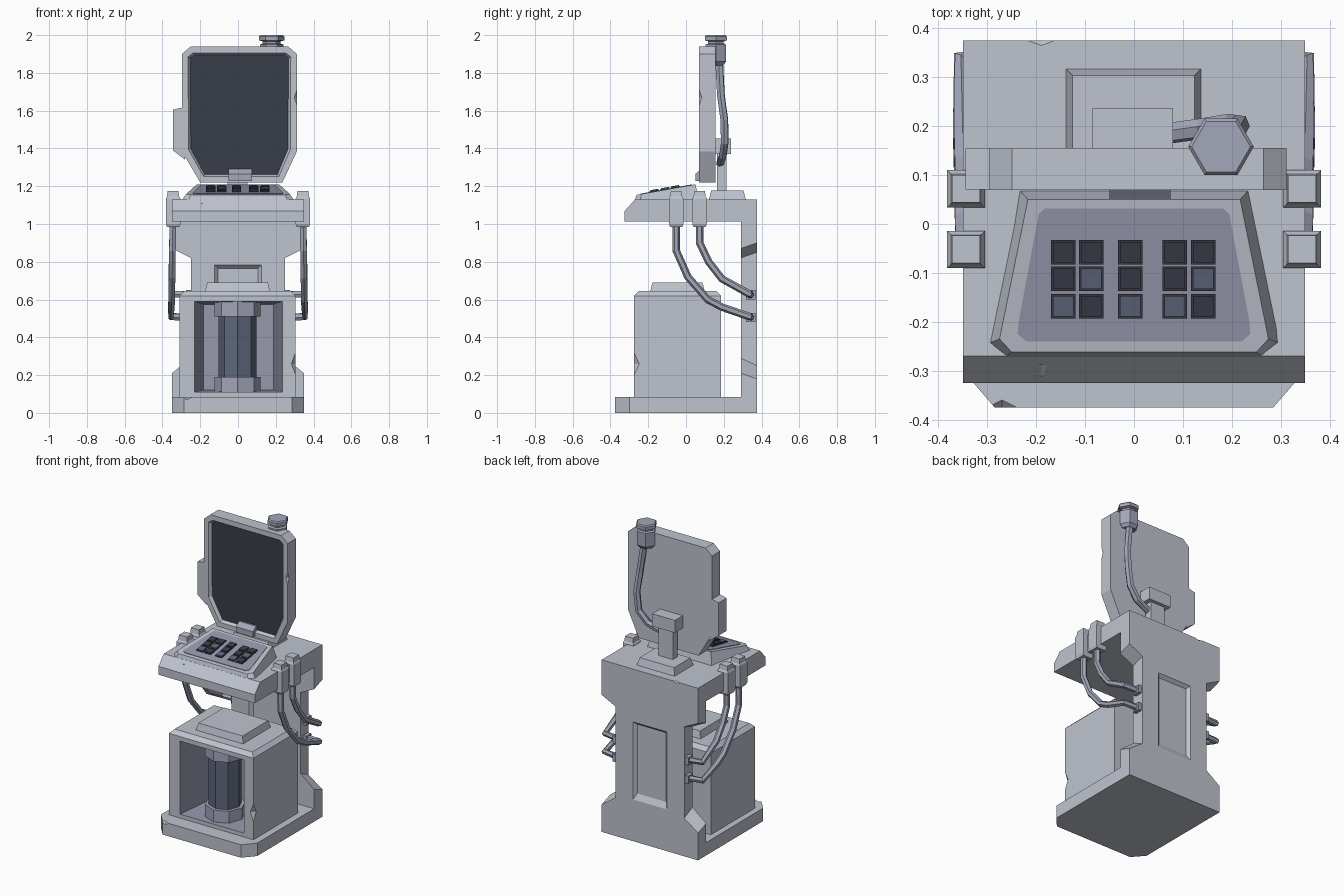
import bpy, bmesh, math
from mathutils import Vector

if "Cube" in bpy.data.objects:
    bpy.data.objects.remove(bpy.data.objects["Cube"])


def material(name, rgb):
    m = bpy.data.materials.new(name)
    m.diffuse_color = (*rgb, 1)
    m.use_nodes = True
    m.node_tree.nodes["Principled BSDF"].inputs["Base Color"].default_value = m.diffuse_color
    return m


GREY = material("light_grey", (0.52, 0.55, 0.62))
LAV = material("pale_lavender", (0.37, 0.385, 0.49))
PANEL = material("dull_lavender", (0.31, 0.32, 0.42))
BLUE = material("slate_blue", (0.115, 0.135, 0.205))
DARK = material("charcoal", (0.04, 0.047, 0.064))


def finish(name, bm, *mats):
    bmesh.ops.recalc_face_normals(bm, faces=bm.faces[:])
    me = bpy.data.meshes.new(name)
    bm.to_mesh(me)
    bm.free()
    o = bpy.data.objects.new(name, me)
    bpy.context.collection.objects.link(o)
    for m in mats:
        me.materials.append(m)
    return o


def loft(name, rings, *mats):
    """Skin a stack of equal-length rings and cap both ends."""
    bm = bmesh.new()
    vs = [[bm.verts.new(p) for p in r] for r in rings]
    n = len(vs[0])
    for a, b in zip(vs, vs[1:]):
        for i in range(n):
            j = (i + 1) % n
            bm.faces.new((a[i], a[j], b[j], b[i]))
    bm.faces.new(vs[0])
    bm.faces.new(vs[-1])
    return finish(name, bm, *mats)


def rect(x0, x1, y0, y1, z, inset=0.0):
    x0, x1, y0, y1 = x0 + inset, x1 - inset, y0 + inset, y1 - inset
    return [(x0, y0, z), (x1, y0, z), (x1, y1, z), (x0, y1, z)]


def ngon(x, y, r, z, n):
    return [(x + r * math.cos(2 * math.pi * i / n),
             y + r * math.sin(2 * math.pi * i / n), z) for i in range(n)]


def prism_y(pts, y):
    return [(x, y, z) for x, z in pts]


def prism_x(pts, x):
    return [(x, y, z) for y, z in pts]


def tube(name, pts, r, mat):
    cu = bpy.data.curves.new(name, 'CURVE')
    cu.dimensions = '3D'
    cu.bevel_depth, cu.bevel_resolution, cu.use_fill_caps = r, 1, True
    s = cu.splines.new('POLY')
    s.points.add(len(pts) - 1)
    for p, c in zip(s.points, pts):
        p.co = (*c, 1)
    s.use_smooth = False
    cu.materials.append(mat)
    o = bpy.data.objects.new(name, cu)
    bpy.context.collection.objects.link(o)
    return o


def cut(target, cutter):
    cutter.hide_render = True
    m = target.modifiers.new("cut", 'BOOLEAN')
    m.operation, m.solver, m.object = 'DIFFERENCE', 'EXACT', cutter
    bpy.context.view_layer.objects.active = target
    bpy.ops.object.modifier_apply(modifier="cut")
    bpy.data.objects.remove(cutter)


def chip(target, centre, size):
    """Knock a small faceted dent out of an edge."""
    bm = bmesh.new()
    bmesh.ops.create_uvsphere(bm, u_segments=4, v_segments=2, radius=1)
    bmesh.ops.scale(bm, vec=size, verts=bm.verts[:])
    bmesh.ops.translate(bm, vec=centre, verts=bm.verts[:])
    cut(target, finish("chip_cutter", bm, GREY))


# base slab with clipped front corners
foot = [(-0.35, 0.29), (-0.35, -0.30), (-0.285, -0.375),
        (0.285, -0.375), (0.35, -0.30), (0.35, 0.29)]
base = loft("base", [[(x, y, z) for x, y in foot] for z in (0, 0.085)], GREY)
chip(base, (-0.27, -0.385, 0.09), (0.06, 0.03, 0.03))

# rear column: waisted plate with shallow recesses front and back
def waist(a, b, c, d):
    half = [(0.35, 0), (0.35, a), (0.25, b), (0.25, c), (0.35, d), (0.35, 1.13)]
    return half + [(-x, z) for x, z in reversed(half)]

column = loft("rear_column", [prism_y(waist(0.21, 0.29, 0.82, 0.87), 0.29),
                              prism_y(waist(0.18, 0.25, 0.85, 0.90), 0.375)], GREY)
for y_out, y_in in ((0.377, 0.355), (0.288, 0.31)):
    outer = [(-0.125, 0.27), (0.125, 0.27), (0.125, 0.785), (-0.125, 0.785)]
    inner = [(-0.105, 0.31), (0.105, 0.31), (0.105, 0.765), (-0.105, 0.765)]
    cut(column, loft("recess_cutter", [prism_y(outer, y_out), prism_y(inner, y_in)], GREY))
chip(column, (-0.19, 0.385, 1.14), (0.08, 0.03, 0.03))

# lower cabinet with tapered alcove in its front
cabinet = loft("cabinet", [rect(-0.31, 0.305, -0.275, 0.185, 0.085),
                           rect(-0.31, 0.305, -0.275, 0.185, 0.62),
                           rect(-0.31, 0.305, -0.275, 0.185, 0.645, 0.025)], GREY, PANEL)
bm = bmesh.new()
bm.from_mesh(cabinet.data)
bm.normal_update()
front = min(bm.faces, key=lambda f: f.normal.y)
for hx, z0, z1, y, mat in ((0.232, 0.11, 0.59, -0.275, 0), (0.185, 0.12, 0.575, 0.03, 1)):
    ring = bmesh.ops.inset_individual(bm, faces=[front], thickness=0.02)["faces"]
    mid = front.calc_center_median()
    for v in front.verts:
        v.co = (0.003 + math.copysign(hx, v.co.x - mid.x), y, z1 if v.co.z > mid.z else z0)
    for f in ring:
        f.material_index = mat
front.material_index = 1
bm.to_mesh(cabinet.data)
bm.free()
chip(cabinet, (0.315, -0.285, 0.26), (0.04, 0.05, 0.11))
loft("cabinet_cap", [rect(-0.175, 0.17, -0.19, 0.10, 0.64),
                     rect(-0.175, 0.17, -0.19, 0.10, 0.69, 0.012)], GREY)

# octagonal canister with collars
loft("canister", [ngon(-0.002, -0.13, 0.1, z, 8) for z in (0.18, 0.52)], BLUE)
for label, z0, z1 in (("upper", 0.51, 0.59), ("lower", 0.11, 0.19)):
    loft(label + "_collar", [ngon(-0.002, -0.13, 0.122, z, 8) for z in (z0, z1)], LAV)

# console body
side = [(-0.325, 1.013), (-0.325, 1.068), (-0.27, 1.13), (0.29, 1.13), (0.29, 1.013)]
console = loft("console", [prism_x(side, x) for x in (-0.35, 0.35)], GREY)
chip(console, (-0.19, -0.31, 1.108), (0.07, 0.025, 0.025))


# sloped keyboard wedge, plate and keys
def slope(y, up=0.0):
    return 1.21 + (y - 0.05) * 0.18 + up


def on_slope(pts, up):
    return [(x, y, slope(y, up)) for x, y in pts]


def mirrored(pts):
    return pts + [(-x, y) for x, y in reversed(pts)]


low = mirrored([(0.265, -0.272), (0.30, -0.245), (0.235, 0.07)])
high = mirrored([(0.25, -0.262), (0.275, -0.235), (0.217, 0.05)])
plate = mirrored([(0.22, -0.24), (0.238, -0.225), (0.236, -0.20), (0.195, 0.02), (0.182, 0.032)])
loft("key_wedge", [[(x, y, 1.12) for x, y in low], on_slope(high, 0)], GREY)
loft("key_plate", [on_slope(plate, -0.004), on_slope(plate, 0.003)], PANEL)
pattern = ((-0.058, "ddddd"), (-0.112, "dbddb"), (-0.168, "bdbbd"))
for y, row in pattern:
    for x, c in zip((-0.145, -0.087, -0.008, 0.083, 0.142), row):
        for label, h, lo, hi, mat in (("key_frame", 0.025, 0.0, 0.007, DARK),
                                      ("key", 0.021, 0.004, 0.012, BLUE if c == "b" else DARK)):
            sq = [(x - h, y - h), (x + h, y - h), (x + h, y + h), (x - h, y + h)]
            loft(label, [on_slope(sq, lo), on_slope(sq, hi)], mat)

# side clamps and hoses
hoses = (
    (-0.052, [(-0.052, 1.0), (-0.052, 0.86), (0.01, 0.72), (0.115, 0.60), (0.19, 0.56), (0.335, 0.51)]),
    (0.072, [(0.072, 1.0), (0.072, 0.90), (0.12, 0.80), (0.19, 0.71), (0.335, 0.63)]))
for s, label in ((-1, "left"), (1, "right")):
    for y, path in hoses:
        x0, x1 = sorted((s * 0.305, s * 0.382))
        b = (x0, x1, y - 0.038, y + 0.038)
        loft(label + "_clamp", [rect(*b, 0.985, 0.006), rect(*b, 1.0), rect(*b, 1.135),
                                rect(*b, 1.145, 0.006), rect(*b, 1.175, 0.01)], GREY)
        pts = [(s * (0.345 + 0.002 * i), a, z) for i, (a, z) in enumerate(path)]
        pts.append((s * 0.24, 0.345, path[-1][1] - 0.005))
        tube(label + "_hose", pts, 0.02, LAV)
        z = path[-1][1] - 0.005
        bx = sorted((s * 0.25, s * 0.275))
        loft(label + "_hose_socket", [rect(*bx, 0.318, 0.368, z + d) for d in (-0.025, 0.025)], LAV)

# screen housing with recessed dark display
outline = [(-0.20, 1.22), (0.235, 1.22), (0.312, 1.385), (0.312, 1.90),
           (0.265, 1.94), (-0.25, 1.94), (-0.297, 1.90), (-0.297, 1.385)]
screen = loft("screen_housing", [prism_y(outline, y) for y in (0.07, 0.155)], GREY, DARK)
bm = bmesh.new()
bm.from_mesh(screen.data)
bm.normal_update()
front = min(bm.faces, key=lambda f: f.normal.y)
bmesh.ops.inset_individual(bm, faces=[front], thickness=0.036)
bmesh.ops.inset_individual(bm, faces=[front], thickness=0.013, depth=-0.02)
front.material_index = 1
bm.to_mesh(screen.data)
bm.free()
chip(screen, (0.325, 0.062, 1.67), (0.035, 0.035, 0.10))
tab = [(-0.28, 1.62), (-0.345, 1.605), (-0.345, 1.39), (-0.28, 1.34)]
loft("screen_side_tab", [prism_y(tab, y) for y in (0.071, 0.154)], GREY)
latch = [(0.05, 1.228), (0.05, 1.265), (0.08, 1.29), (0.10, 1.29), (0.10, 1.228)]
loft("screen_latch", [prism_x(latch, x) for x in (-0.05, 0.075)], LAV)

# screen stand
loft("stand_foot", [rect(-0.14, 0.138, 0.12, 0.318, 1.125),
                    rect(-0.14, 0.138, 0.12, 0.318, 1.178, 0.014)], GREY)
loft("stand_post", [rect(-0.055, 0.05, 0.165, 0.215, z) for z in (1.17, 1.40)], GREY)
loft("stand_head", [rect(-0.085, 0.08, 0.15, 0.237, z) for z in (1.37, 1.452)], GREY)

# hexagonal beacon behind the screen and its cable
steps = ((0.045, 1.84), (0.062, 1.86), (0.062, 1.95), (0.047, 1.955),
         (0.047, 1.967), (0.067, 1.972), (0.067, 1.993), (0.06, 2.0))
loft("beacon", [ngon(0.178, 0.158, r, z, 6) for r, z in steps], LAV)
tube("beacon_cable", [(0.18, 0.175, 1.87), (0.205, 0.185, 1.68), (0.215, 0.203, 1.55),
                      (0.20, 0.205, 1.43), (0.14, 0.195, 1.36), (0.03, 0.18, 1.32)], 0.022, LAV)
